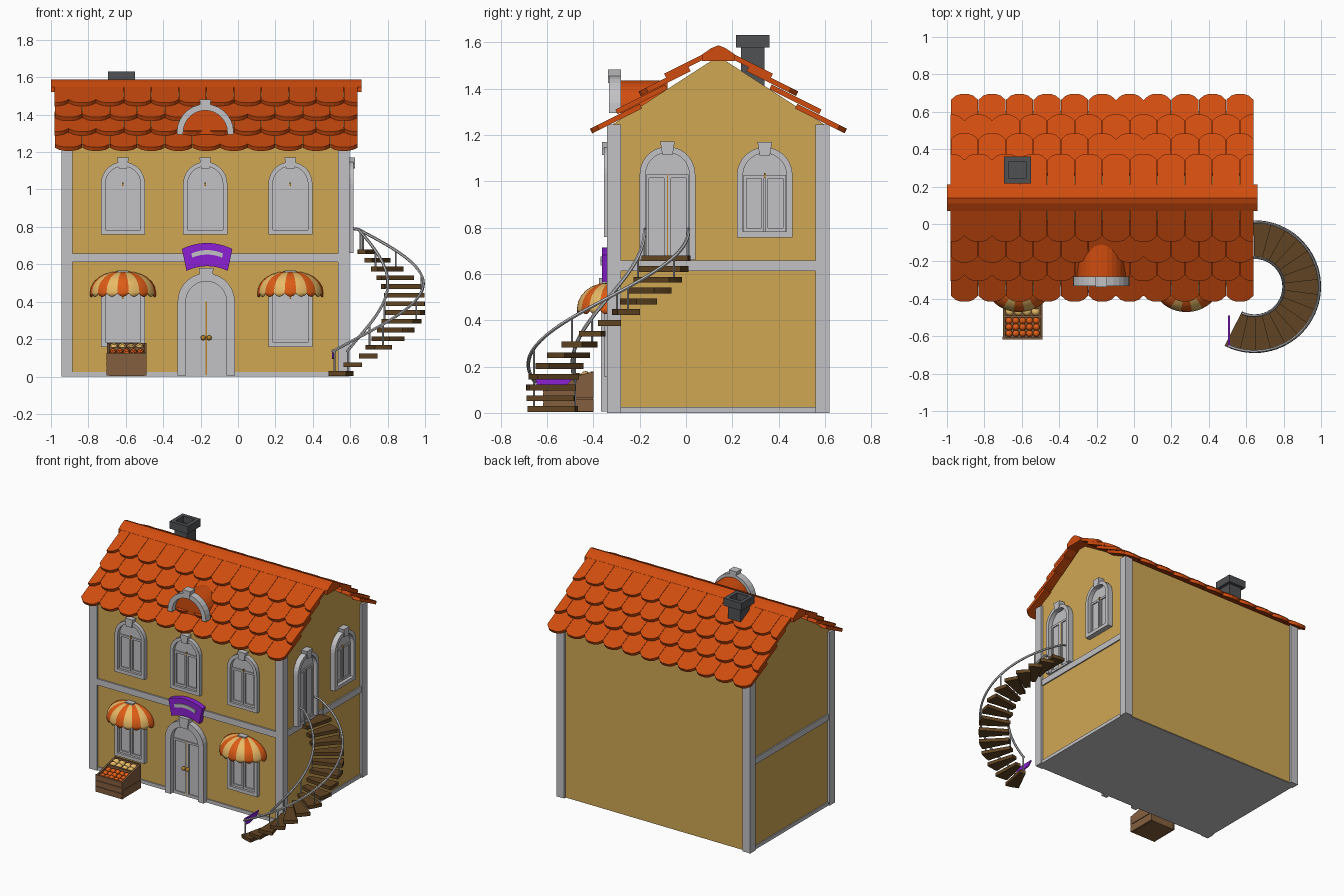
import bpy, bmesh, math, random
from mathutils import Matrix, Vector

if "Cube" in bpy.data.objects:
    bpy.data.objects.remove(bpy.data.objects["Cube"])
random.seed(4)
pi, sin, cos, rad = math.pi, math.sin, math.cos, math.radians


def colour(name, r, g, b):
    m = bpy.data.materials.new(name)
    lin = [(c / 255 / 12.92 if c < 11 else ((c / 255 + 0.055) / 1.055) ** 2.4) for c in (r, g, b)]
    m.diffuse_color = (*lin, 1)
    m.use_nodes = True
    m.node_tree.nodes["Principled BSDF"].inputs["Base Color"].default_value = m.diffuse_color
    return m


WALL = colour("ochre plaster", 208, 167, 84)
GREY = colour("light grey trim", 194, 194, 197)
ROOF = colour("terracotta", 208, 76, 14)
DARK = colour("dark grey", 80, 81, 84)
STAIR = colour("dark wood", 96, 68, 34)
CRATE = colour("crate wood", 132, 95, 62)
PURPLE = colour("purple", 140, 32, 212)
ORANGE = colour("awning orange", 222, 92, 22)
CREAM = colour("cream", 234, 188, 104)
GOLD = colour("gold", 186, 132, 40)


class Part:
    """Collects solids in one bmesh, then makes an object."""
    def __init__(self, name, *mats):
        self.name, self.mats, self.bm = name, mats, bmesh.new()

    def add(self, verts, faces, mi=0):
        vs = [self.bm.verts.new(v) for v in verts]
        for f in faces:
            self.bm.faces.new([vs[i] for i in f]).material_index = mi

    def prism(self, pts, f, w0, w1, mi=0):
        n = len(pts)
        self.add([f(u, v, w0) for u, v in pts] + [f(u, v, w1) for u, v in pts],
                 [range(n), range(n, 2 * n)] +
                 [(i, (i + 1) % n, n + (i + 1) % n, n + i) for i in range(n)], mi)

    def box(self, lo, hi, f=lambda x, y, z: (x, y, z), mi=0):
        (a, b, c), (d, e, g) = lo, hi
        self.prism([(a, b), (d, b), (d, e), (a, e)], f, c, g, mi)

    def ring(self, outer, inner, f, w0, w1, closed=True):
        n = len(outer)
        v = [f(*p, w) for pts, w in ((outer, w0), (outer, w1), (inner, w1), (inner, w0)) for p in pts]
        fs = [(k * n + i, k * n + (i + 1) % n, (k + 1) % 4 * n + (i + 1) % n, (k + 1) % 4 * n + i)
              for k in range(4) for i in range(n if closed else n - 1)]
        if not closed:
            fs += [(0, n, 2 * n, 3 * n), (n - 1, 2 * n - 1, 3 * n - 1, 4 * n - 1)]
        self.add(v, fs)

    def ball(self, p, r, mi=0):
        g = bmesh.ops.create_icosphere(self.bm, subdivisions=2, radius=r, matrix=Matrix.Translation(p))
        for fc in {fc for v in g["verts"] for fc in v.link_faces}:
            fc.material_index, fc.smooth = mi, True

    def done(self):
        bmesh.ops.recalc_face_normals(self.bm, faces=self.bm.faces)
        me = bpy.data.meshes.new(self.name)
        self.bm.to_mesh(me)
        for m in self.mats:
            me.materials.append(m)
        ob = bpy.data.objects.new(self.name, me)
        bpy.context.collection.objects.link(ob)
        return ob


CX, RY = -0.175, 0.14                      # house centre line, ridge line
along_x = lambda y, z, x: (x, y, z)
front = lambda cx, z: (lambda u, v, w: (cx + u, -0.325 - w, z + v))
right = lambda cy, z: (lambda u, v, w: (0.58 + w, cy + u, z + v))

# walls with gables; underside in grey
p = Part("walls", WALL, GREY)
p.prism([(-0.325, 0.002), (0.605, 0.002), (0.605, 1.24), (RY, 1.54), (-0.325, 1.24)], along_x, -0.93, 0.58)
p.bm.faces.ensure_lookup_table()
min(p.bm.faces, key=lambda f: f.calc_center_median().z).material_index = 1
p.done()

# corner pilasters, base strip, storey band
p = Part("wall_trim", GREY)
for x in (-0.945, 0.535):
    for y in (-0.34, 0.56):
        p.box((x, y, 0), (x + 0.06, y + 0.06, 1.245))
p.box((-0.937, -0.333, 0), (0.587, 0.6, 0.025))
p.box((-0.939, -0.335, 0.613), (0.589, 0.6, 0.658))
p.done()

# overlapping scalloped roof tiles, both slopes
th, x0, x1, n = math.atan(0.5), -0.98, 0.64, 11
tw = (x1 - x0) / n
for side, label in ((-1, "front"), (1, "back")):
    p = Part(label + "_roof_tiles", ROOF)
    for row, (dn, zn) in enumerate([(0.545, 1.207), (0.435, 1.29), (0.335, 1.368), (0.225, 1.445)]):
        L = 0.24
        f = lambda x, s, w: (x, RY + side * (dn - (L - s) * cos(th) + w * sin(th)),
                             zn + (L - s) * sin(th) + w * cos(th))
        off = row % 2
        for i in range(n + off):
            c = x0 + (i + 0.5 - off / 2) * tw
            h = tw / 2 - 0.001
            pts = [(-h, 0), (h, 0), (h, L - 0.035), (h * 0.65, L - 0.01), (h * 0.3, L),
                   (-h * 0.3, L), (-h * 0.65, L - 0.01), (-h, L - 0.035)]
            p.prism([(min(max(c + u, x0), x1), s) for u, s in pts], f, 0, 0.022)
    p.done()
p = Part("ridge_cap", ROOF)
p.prism([(RY + a, z) for a, z in ((-0.07, 1.52), (-0.07, 1.548), (-0.03, 1.575), (0, 1.587),
                                  (0.03, 1.575), (0.07, 1.548), (0.07, 1.52))], along_x, -1.0, 0.66)
p.done()

# chimney with hollow cap
p = Part("chimney", DARK)
sq = lambda r: [(-r, -r), (r, -r), (r, r), (-r, r)]
at = lambda u, v, w: (-0.622 + u, 0.288 + v, w)
p.prism(sq(0.05), at, 1.4, 1.585)
p.ring(sq(0.072), sq(0.045), at, 1.578, 1.632)
p.done()


def arch(r, base, spring, k=14):
    """Round-topped outline from bottom left over the top to bottom right."""
    return [(-r, base)] + [(-r * cos(pi * i / k), spring + r * sin(pi * i / k)) for i in range(k + 1)] + [(r, base)]


def keystone(p, f, top, depth, s=1):
    p.prism([(-0.022 * s, top - 0.035 * s), (0.022 * s, top - 0.035 * s),
             (0.031 * s, top + 0.022 * s), (-0.031 * s, top + 0.022 * s)], f, 0, depth)


def opening(name, f, r, spring, t, depth, door=False):
    """Arched frame, keystone, recessed leaves, gold fittings."""
    p = Part(name, GREY, GOLD)
    p.ring(arch(r, 0, spring), arch(r - t, 0 if door else t, spring), f, -0.01, depth, not door)
    keystone(p, f, spring + r, depth + 0.008, r / 0.118)
    q = r - t
    p.prism(arch(q + 0.004, 0.003, spring), f, 0, 0.006)
    b = 0.004 if door else t
    for s in (-1, 1):                       # leaf frames
        e = [(s * 0.003, b), (s * (q - 0.003), b), (s * (q - 0.003), spring), (s * 0.003, spring)]
        i = [(s * 0.015, b + 0.015), (s * (q - 0.015), b + 0.015),
             (s * (q - 0.015), spring - 0.015), (s * 0.015, spring - 0.015)]
        p.ring(e, i, f, 0.0, 0.014)
    if door:
        p.box((-0.004, b, 0.0), (0.004, spring, 0.012), f, 1)
    else:
        p.box((-0.004, spring - 0.012, 0), (0.004, spring + 0.008, 0.018), f, 1)
    return p


for i, x in enumerate((-0.615, CX, 0.28)):
    opening("upper_window_%d" % i, front(x, 0.76), 0.118, 0.27, 0.024, 0.03).done()
for i, x in enumerate((-0.615, 0.28)):
    opening("lower_window_%d" % i, front(x, 0.157), 0.118, 0.27, 0.024, 0.03).done()
opening("side_window", right(0.34, 0.757), 0.12, 0.27, 0.026, 0.038).done()
opening("side_door", right(-0.08, 0.66), 0.12, 0.37, 0.026, 0.038, True).done()
p = opening("front_door", front(-0.17, 0.005), 0.153, 0.395, 0.044, 0.042, True)
for s in (-1, 1):
    p.ball((-0.17 + s * 0.016, -0.352, 0.207), 0.014, 1)
p.done()

# dormer: grey arch in front of a terracotta barrel
f = lambda u, v, w: (CX + u, -0.28 - w, 1.3 + v)
p = Part("dormer_arch", GREY)
p.ring(arch(0.152, -0.005, 0.005), arch(0.118, -0.005, 0.005), f, 0, 0.052, False)
keystone(p, f, 0.16, 0.057)
p.done()
p = Part("dormer_roof", ROOF)
p.prism(arch(0.132, -0.005, 0.003), f, -0.2, 0.012)
p.done()

# striped half-dome awnings with scalloped hem
gores, sub, rings = 9, 4, 7
for k, x in enumerate((-0.615, 0.28)):
    p = Part("awning_%d" % k, ORANGE, CREAM)
    for g in range(gores):
        V, F = [], []
        for j in range(rings + 1):
            t = pi / 2 * min(j / (rings - 1), 1)
            for i in range(sub + 1):
                a = pi + pi * (g + i / sub) / gores
                r = 0.02 + 0.152 * sin(t)
                z = 0.45 + 0.108 * cos(t) - (0.006 + 0.018 * sin(pi * i / sub) if j == rings else 0)
                V.append((x + r * cos(a), -0.322 + 0.84 * r * sin(a), z))
        for j in range(rings):
            for i in range(sub):
                q = j * (sub + 1) + i
                F.append((q, q + 1, q + sub + 2, q + sub + 1))
        p.add(V, F, g % 2)
    bmesh.ops.remove_doubles(p.bm, verts=p.bm.verts, dist=0.0005)
    ob = p.done()
    m = ob.modifiers.new("thickness", "SOLIDIFY")
    m.thickness, m.offset = 0.008, 0
    for poly in ob.data.polygons:
        poly.use_smooth = True

# fan-shaped sign with a plain raised strip
p = Part("sign_board", PURPLE, GREY)
f = front(-0.165, 0)
us = [i / 6 - 1 for i in range(13)]
p.prism([(0.135 * u, 0.682 + 0.032 * (1 - u * u)) for u in us] +
        [(0.11 * u, 0.565 + 0.025 * (1 - u * u)) for u in reversed(us)], f, 0, 0.038)
p.prism([(0.085 * u, 0.658 + 0.018 * (1 - u * u)) for u in us] +
        [(0.08 * u, 0.636 + 0.016 * (1 - u * u)) for u in reversed(us)], f, 0.036, 0.045, 1)
p.done()

# spiral stair treads
SX, SY, A0, A1, N = 0.645, -0.335, -109, 83, 15
polar = lambda r, a: (SX + r * cos(rad(a)), SY + r * sin(rad(a)))
p = Part("stair_treads", STAIR)
for i in range(N):
    a = A0 + (A1 - A0) * i / (N - 1)
    d = [-8, -2.7, 2.7, 8]
    z = 0.004 + 0.0465 * i
    p.prism([polar(0.355, a + e) for e in d] + [polar(0.148, a + e) for e in reversed(d)],
            lambda u, v, w: (u, v, w), z, z + 0.025)
p.done()


# stair handrails and posts
def tube(name, paths, r):
    cu = bpy.data.curves.new(name, "CURVE")
    cu.dimensions, cu.bevel_depth, cu.bevel_resolution, cu.use_fill_caps = "3D", r, 1, True
    for path in paths:
        s = cu.splines.new("POLY")
        s.points.add(len(path) - 1)
        for pt, co in zip(s.points, path):
            pt.co = (*co, 1)
    ob = bpy.data.objects.new(name, cu)
    bpy.context.collection.objects.link(ob)
    bpy.ops.object.select_all(action="DESELECT")
    bpy.context.view_layer.objects.active = ob
    ob.select_set(True)
    bpy.ops.object.convert(target="MESH")
    ob = bpy.context.view_layer.objects.active
    ob.data.materials.clear()
    ob.data.materials.append(GREY)
    bpy.ops.object.shade_smooth_by_angle()


tread = lambda a: 0.028 + 0.651 * (a - A0) / (A1 - A0)
rail = lambda a: tread(a) + 0.12 - 0.035 * (a - A0) / (A1 - A0)
for label, r in (("outer", 0.346), ("inner", 0.156)):
    angles = [-114 + 204 * i / 40 for i in range(41)]
    tube(label + "_handrail", [[(*polar(r, a), rail(a)) for a in angles] +
                               [(0.6, SY + r, rail(92))]], 0.008)
    tube(label + "_rail_posts", [[(*polar(r, a), tread(a) - 0.015), (*polar(r, a), rail(a))]
                                 for a in (-112, -68, -27, 14, 55, 86)], 0.005)
p = Part("stair_plate", PURPLE)
p.prism([(-0.65, 0.145), (-0.49, 0.145), (-0.52, 0.115), (-0.6, 0.095), (-0.64, 0.1)], along_x, 0.502, 0.512)
p.done()

# sloped produce crate with two compartments
p = Part("crate", CRATE)
for x in (-0.7, -0.502):
    for z0, z1, b0, b1 in ((0.005, 0.06, 0.005, 0.06), (0.065, 0.125, 0.065, 0.178)):
        p.prism([(-0.615, z0), (-0.4, b0), (-0.4, b1), (-0.615, z1)], along_x, x, x + 0.012)
for z in (0.005, 0.047, 0.089):
    p.box((-0.702, -0.618, z), (-0.488, -0.605, z + 0.038))
p.box((-0.69, -0.612, 0.003), (-0.5, -0.402, 0.1))
p.box((-0.69, -0.5, 0.1), (-0.5, -0.488, 0.158))
p.box((-0.69, -0.412, 0.1), (-0.5, -0.4, 0.178))
p.done()
p = Part("produce", ORANGE, CREAM)
for i in range(5):
    for j in range(3):
        p.ball((-0.668 + 0.0365 * i, -0.585 + 0.034 * j, 0.113 + 0.008 * j + random.uniform(0, 0.006)), 0.019)
for i in range(4):
    for j in range(2):
        p.ball((-0.664 + 0.046 * i, -0.468 + 0.034 * j, 0.142 + 0.008 * j + random.uniform(0, 0.008)), 0.024, 1)
p.done()
